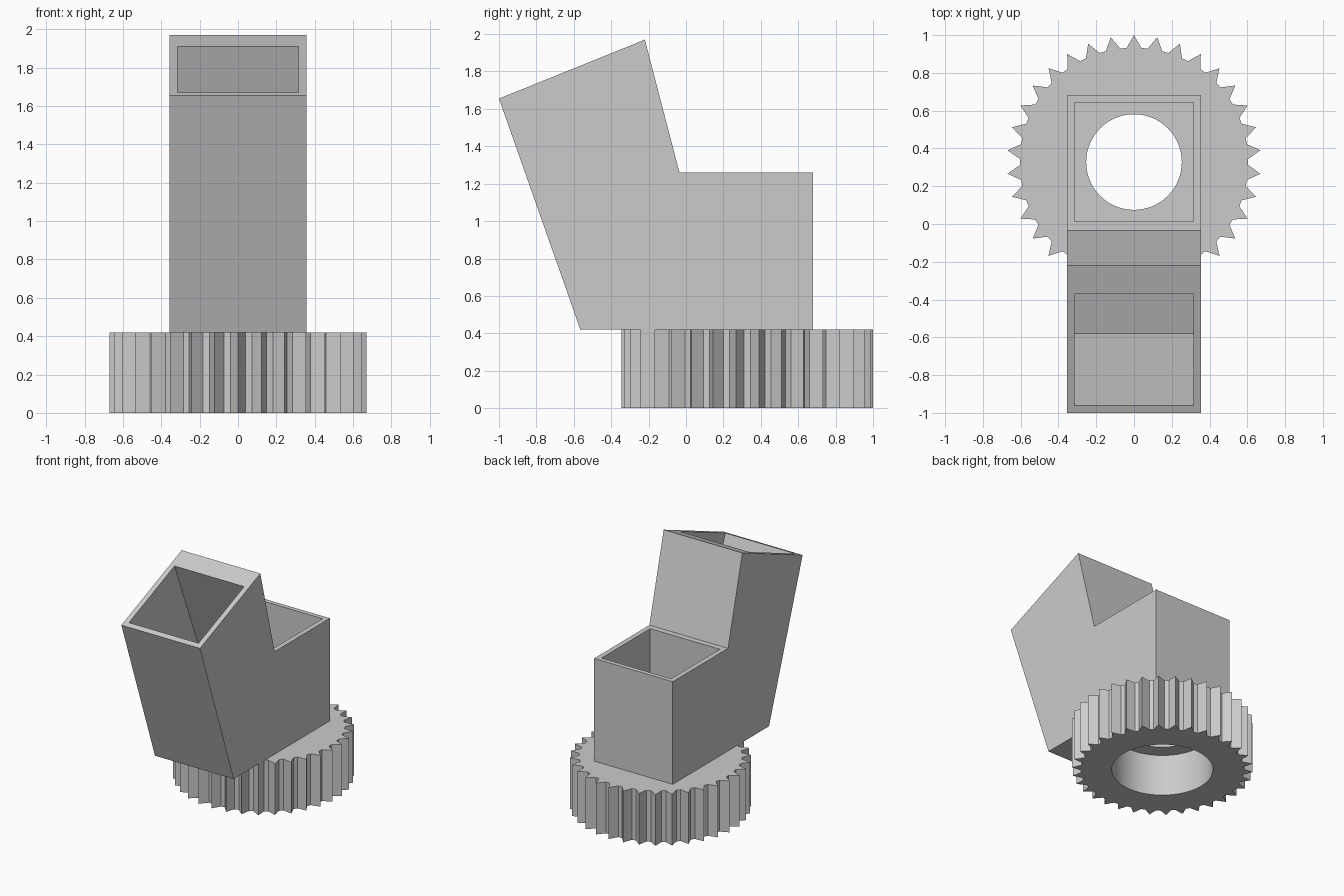
import bpy, bmesh, math
from mathutils import Vector

if "Cube" in bpy.data.objects:
    bpy.data.objects.remove(bpy.data.objects["Cube"], do_unlink=True)

grey = bpy.data.materials.new("light grey")
grey.use_nodes = True
colour = (0.6, 0.6, 0.6, 1)
grey.diffuse_color = colour
grey.node_tree.nodes["Principled BSDF"].inputs["Base Color"].default_value = colour

AXIS_Y = 0.328      # centre of gear and upright socket
GEAR_TOP = 0.42
HALF_WIDTH = 0.356
INNER_HALF = 0.315


def prism(name, outline, travel):
    """Extrude a closed planar outline along a vector."""
    bm = bmesh.new()
    face = bm.faces.new([bm.verts.new(p) for p in outline])
    moved = bmesh.ops.extrude_face_region(bm, geom=[face])["geom"]
    verts = [g for g in moved if isinstance(g, bmesh.types.BMVert)]
    bmesh.ops.translate(bm, verts=verts, vec=travel)
    bmesh.ops.recalc_face_normals(bm, faces=bm.faces[:])
    mesh = bpy.data.meshes.new(name)
    bm.to_mesh(mesh)
    bm.free()
    mesh.materials.append(grey)
    obj = bpy.data.objects.new(name, mesh)
    bpy.context.collection.objects.link(obj)
    return obj


def side_prism(name, profile, half):
    return prism(name, [(-half, y, z) for y, z in profile], (2 * half, 0, 0))


def ring_point(radius, angle, z):
    return (radius * math.cos(angle), AXIS_Y + radius * math.sin(angle), z)


def cylinder(name, radius, bottom, top, sides=96):
    ring = [ring_point(radius, math.tau * i / sides, bottom) for i in range(sides)]
    return prism(name, ring, (0, 0, top - bottom))


def carve(obj, cutter):
    mod = obj.modifiers.new("carve", 'BOOLEAN')
    mod.operation = 'DIFFERENCE'
    mod.solver = 'EXACT'
    mod.object = cutter
    bpy.context.view_layer.objects.active = obj
    bpy.ops.object.modifier_apply(modifier=mod.name)
    bpy.data.objects.remove(cutter, do_unlink=True)


# Toothed base ring with pointed teeth
teeth = 34
outline = []
for i in range(teeth):
    a = math.pi / 2 + math.tau * i / teeth
    for radius, shift in ((0.605, -0.065), (0.672, 0), (0.605, 0.065)):
        outline.append(ring_point(radius, a + shift, 0))
gear = prism("toothed_base", outline, (0, 0, GEAR_TOP))

# Wide recess below, narrower hole through the top
carve(gear, cylinder("recess_cutter", 0.376, -0.1, 0.34))
carve(gear, cylinder("hole_cutter", 0.253, 0.2, 0.6))

# Two-armed body
body = side_prism("socket_body", [(-0.565, GEAR_TOP), (0.68, GEAR_TOP), (0.68, 1.26),
                                  (-0.035, 1.26), (-0.22, 1.97), (-1, 1.655)], HALF_WIDTH)

# Upright square socket, open down to the ring
carve(body, side_prism("upright_cutter", [(0.013, 0.3), (0.643, 0.3),
                                          (0.643, 1.4), (0.013, 1.4)], INNER_HALF))

# Tilted square socket, sunk at right angles to its sloping rim
front, back = Vector((-0.96, 1.671)), Vector((-0.37, 1.909))
along = (back - front).normalized()
down = Vector((along.y, -along.x))
slot = [front - down * 0.1, back - down * 0.1, back + down * 1.02, front + down * 1.02]
carve(body, side_prism("tilted_cutter", slot, INNER_HALF))

# Smooth bores, crisp edges elsewhere
bpy.ops.object.select_all(action='DESELECT')
gear.select_set(True)
bpy.context.view_layer.objects.active = gear
bpy.ops.object.shade_smooth_by_angle(angle=math.radians(10))
